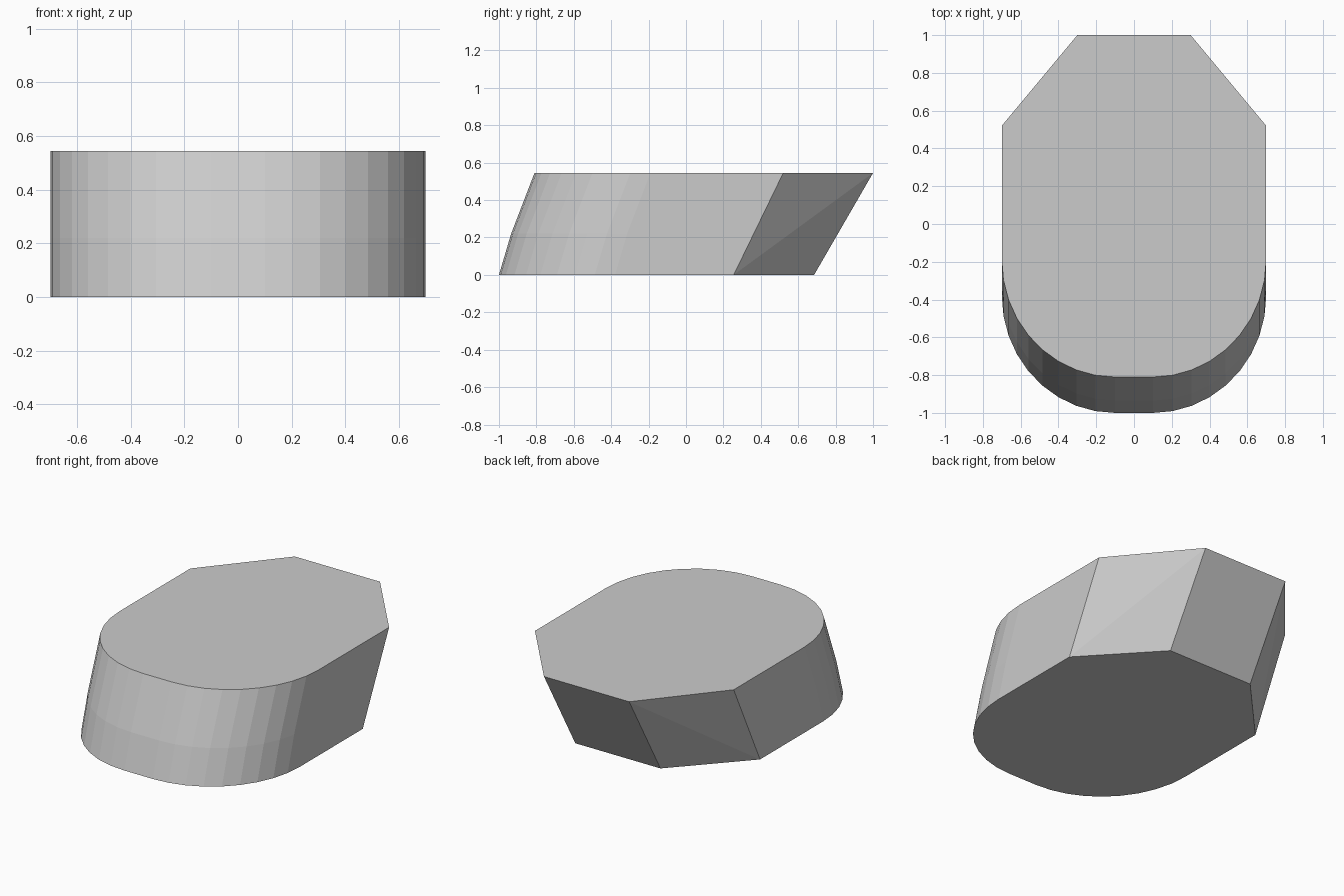
import bpy, bmesh, math

if "Cube" in bpy.data.objects:
    bpy.data.objects.remove(bpy.data.objects["Cube"])

HALF_W = 0.7    # half width
H = 0.545       # height
FLAT = 0.1      # half width of the flat nose
STEPS = 9       # facets per rounded corner


def nose(bm, y_side, y_front, z):
    """Rounded front outline from the left side to the right side."""
    right = []
    for i in range(STEPS + 1):
        a = math.radians(90) * i / STEPS
        right.append((FLAT + (HALF_W - FLAT) * math.sin(a),
                      y_side + (y_front - y_side) * math.cos(a)))
    left = [(-x, y) for x, y in reversed(right)]
    return [bm.verts.new((x, y, z)) for x, y in left + right]


def tail(bm, y_side, y_back, z):
    """Chamfered back outline from the right side to the left side."""
    pts = [(HALF_W, y_side), (0.3, y_back), (-0.3, y_back), (-HALF_W, y_side)]
    return [bm.verts.new((x, y, z)) for x, y in pts]


bm = bmesh.new()

# Leaning rounded front, slightly bowed at the middle row
rows = [nose(bm, -0.38, -1.0, 0), nose(bm, -0.315, -0.935, 0.22),
        nose(bm, -0.19, -0.81, H)]
for lo, hi in zip(rows, rows[1:]):
    for i in range(len(lo) - 1):
        bm.faces.new((lo[i], lo[i + 1], hi[i + 1], hi[i]))

# Overhanging back and its twisted chamfers
bot = tail(bm, 0.255, 0.685, 0)
top = tail(bm, 0.52, 1.0, H)
bm.faces.new((bot[1], bot[2], top[2], top[1]))
for side, back in ((0, 1), (3, 2)):
    bm.faces.new((bot[side], bot[back], top[back]))
    bm.faces.new((bot[side], top[back], top[side]))

# Straight sides
for end, side in ((-1, 0), (0, 3)):
    bm.faces.new((rows[0][end], bot[side], top[side], rows[2][end], rows[1][end]))

# Top and bottom caps
bm.faces.new(rows[2] + top)
bm.faces.new(rows[0] + bot)

bmesh.ops.recalc_face_normals(bm, faces=bm.faces)
mesh = bpy.data.meshes.new("slanted_block")
bm.to_mesh(mesh)
bm.free()
bpy.context.collection.objects.link(bpy.data.objects.new("slanted_block", mesh))
